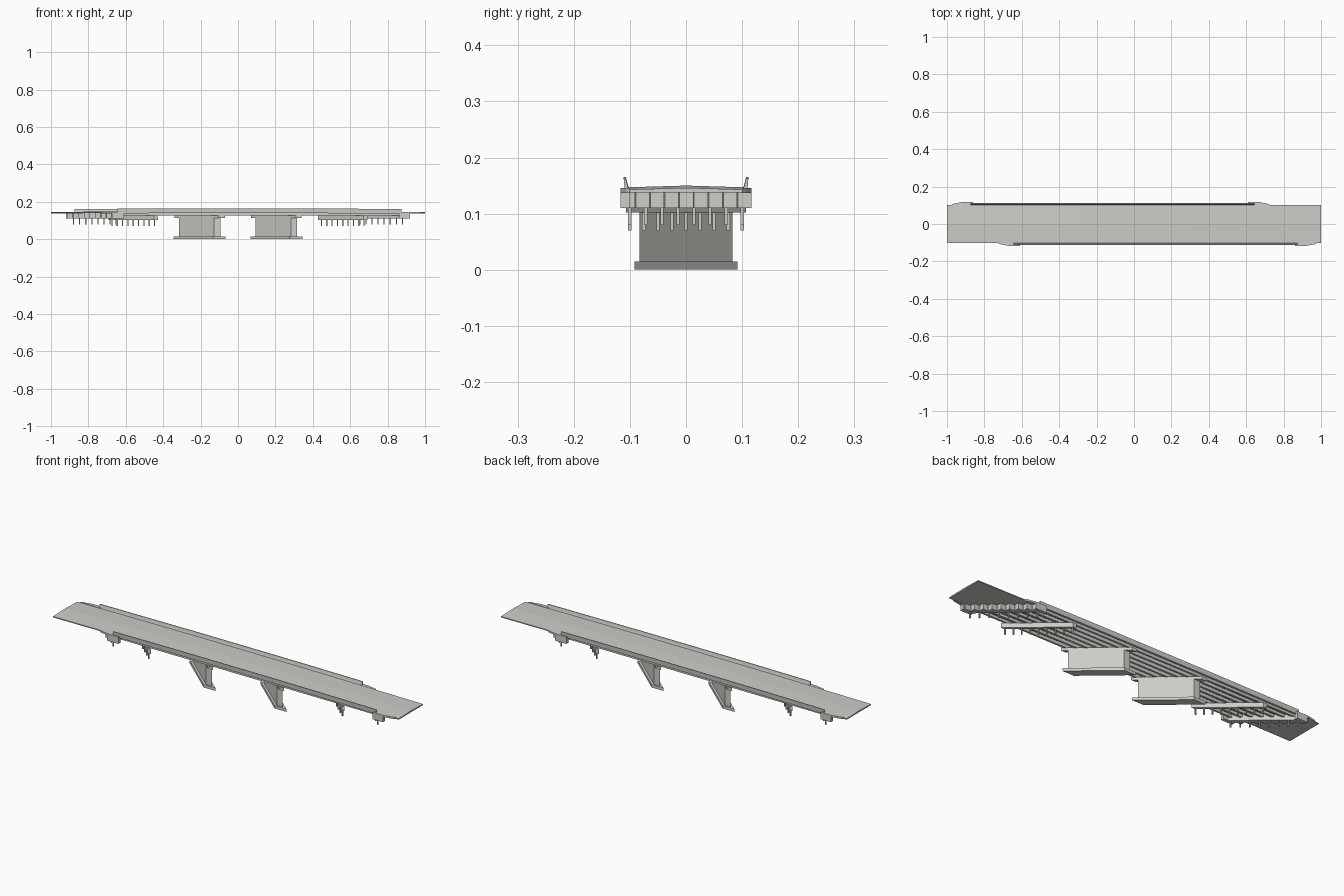
import bpy, bmesh

cube = bpy.data.objects.get("Cube")
if cube:
    bpy.data.objects.remove(cube, do_unlink=True)

SKEW = -1.14  # x shift per unit of y for everything under the deck

concrete = bpy.data.materials.new("pale_concrete")
concrete.use_nodes = True
color = (0.62, 0.61, 0.575, 1)
concrete.diffuse_color = color
concrete.node_tree.nodes["Principled BSDF"].inputs["Base Color"].default_value = color


def finish(name, bm):
    bmesh.ops.recalc_face_normals(bm, faces=bm.faces)
    mesh = bpy.data.meshes.new(name)
    bm.to_mesh(mesh)
    bm.free()
    mesh.materials.append(concrete)
    obj = bpy.data.objects.new(name, mesh)
    bpy.context.collection.objects.link(obj)
    return obj


def add_prism(bm, outline, z0, z1):
    """Extrude a plan outline between two heights."""
    low = [bm.verts.new((x, y, z0)) for x, y in outline]
    high = [bm.verts.new((x, y, z1)) for x, y in outline]
    bm.faces.new(low)
    bm.faces.new(high)
    n = len(outline)
    for i in range(n):
        j = (i + 1) % n
        bm.faces.new((low[i], low[j], high[j], high[i]))


def skewed(cx, width, y0, y1):
    w = width / 2
    a, b = cx + SKEW * y0, cx + SKEW * y1
    return [(a - w, y0), (a + w, y0), (b + w, y1), (b - w, y1)]


def block(name, cx, width, half, z0, z1):
    bm = bmesh.new()
    add_prism(bm, skewed(cx, width, -half, half), z0, z1)
    return finish(name, bm)


def loft(name, sections):
    """Join matching closed sections along the bridge."""
    bm = bmesh.new()
    rings = [[bm.verts.new(p) for p in s] for s in sections]
    bm.faces.new(rings[0])
    bm.faces.new(rings[-1])
    for a, b in zip(rings, rings[1:]):
        for i in range(len(a)):
            j = (i + 1) % len(a)
            bm.faces.new((a[i], a[j], b[j], b[i]))
    return finish(name, bm)


def rise(x):
    """Gentle hump of the road, lower towards both ends."""
    return -0.004 * max(0, abs(x) - 0.3) / 0.7


# Road deck with a crowned top
profile = [(-0.101, 0.142), (0.101, 0.142), (0.101, 0.147),
           (0, 0.15), (-0.101, 0.147)]
stations = (-1, -0.65, -0.3, 0.3, 0.65, 1)
loft("road_deck", [[(x, y, z + rise(x)) for y, z in profile] for x in stations])

# Parapets, with a wide foot and a narrow top
foot = [(0.099, 0.14), (0.109, 0.14), (0.111, 0.165), (0.107, 0.165), (0.104, 0.152)]
for side, name in ((-1, "front_parapet"), (1, "back_parapet")):
    ends = [-0.875 * side, -0.3 * side, 0.3 * side, 0.645 * side]
    loft(name, [[(x, y * side, z + rise(x)) for y, z in foot] for x in ends])

# Longitudinal girders
bm = bmesh.new()
for i in range(7):
    y = -0.093 + i * 0.031
    add_prism(bm, [(SKEW * y + sx * 0.76, y + sy * 0.005)
                   for sx, sy in ((-1, -1), (1, -1), (1, 1), (-1, 1))], 0.126, 0.143)
finish("girders", bm)


def piles(name, cx, count, half, z0, z1):
    bm = bmesh.new()
    for i in range(count):
        y = -half + 2 * half * i / (count - 1)
        x = cx + SKEW * y
        add_prism(bm, [(x - 0.003, y - 0.003), (x + 0.003, y - 0.003),
                       (x + 0.003, y + 0.003), (x - 0.003, y + 0.003)], z0, z1)
    finish(name, bm)


for s, side in ((-1, "right"), (1, "left")):
    # Wall pier: footing, wall and cap
    pier = s * 0.205
    block(side + "_pier_footing", pier, 0.068, 0.092, 0, 0.015)
    block(side + "_pier_wall", pier, 0.034, 0.083, 0.015, 0.113)
    block(side + "_pier_cap", pier, 0.03, 0.105, 0.113, 0.128)

    # Pile bent
    block(side + "_bent_cap", s * 0.56, 0.02, 0.107, 0.102, 0.126)
    piles(side + "_bent_piles", s * 0.56, 9, 0.1, 0.07, 0.104)

    # Abutment with a stepped outer face
    cx = s * 0.765
    block(side + "_abutment", cx, 0.03, 0.117, 0.11, 0.141)
    bm = bmesh.new()
    steps, half = 9, 0.117
    for i in range(steps):
        y0 = -half + 2 * half * i / steps
        y1 = y0 + 2 * half / steps
        outer = cx + SKEW * (y0 + y1) / 2 + s * 0.028
        inner = cx + SKEW * (y0 + y1) / 2
        add_prism(bm, [(inner, y0), (outer, y0), (outer, y1), (inner, y1)], 0.11, 0.139)
    finish(side + "_abutment_steps", bm)
    piles(side + "_abutment_piles", cx, 8, 0.1, 0.08, 0.112)

    # Tapered wing walls beside the approach
    for t, face in ((-1, "front"), (1, "back")):
        x = cx + SKEW * t * 0.11
        bm = bmesh.new()
        add_prism(bm, [(x - s * 0.03, t * 0.1), (x + s * 0.09, t * 0.1),
                       (x + s * 0.08, t * 0.107), (x + s * 0.03, t * 0.117),
                       (x - s * 0.03, t * 0.117)], 0.137, 0.146)
        finish(side + "_" + face + "_wing_wall", bm)
        # Cheek block closing the abutment end
        bm = bmesh.new()
        add_prism(bm, [(x - s * 0.03, t * 0.1), (x + s * 0.03, t * 0.1),
                       (x + s * 0.03, t * 0.117), (x - s * 0.03, t * 0.117)], 0.11, 0.146)
        finish(side + "_" + face + "_abutment_cheek", bm)
